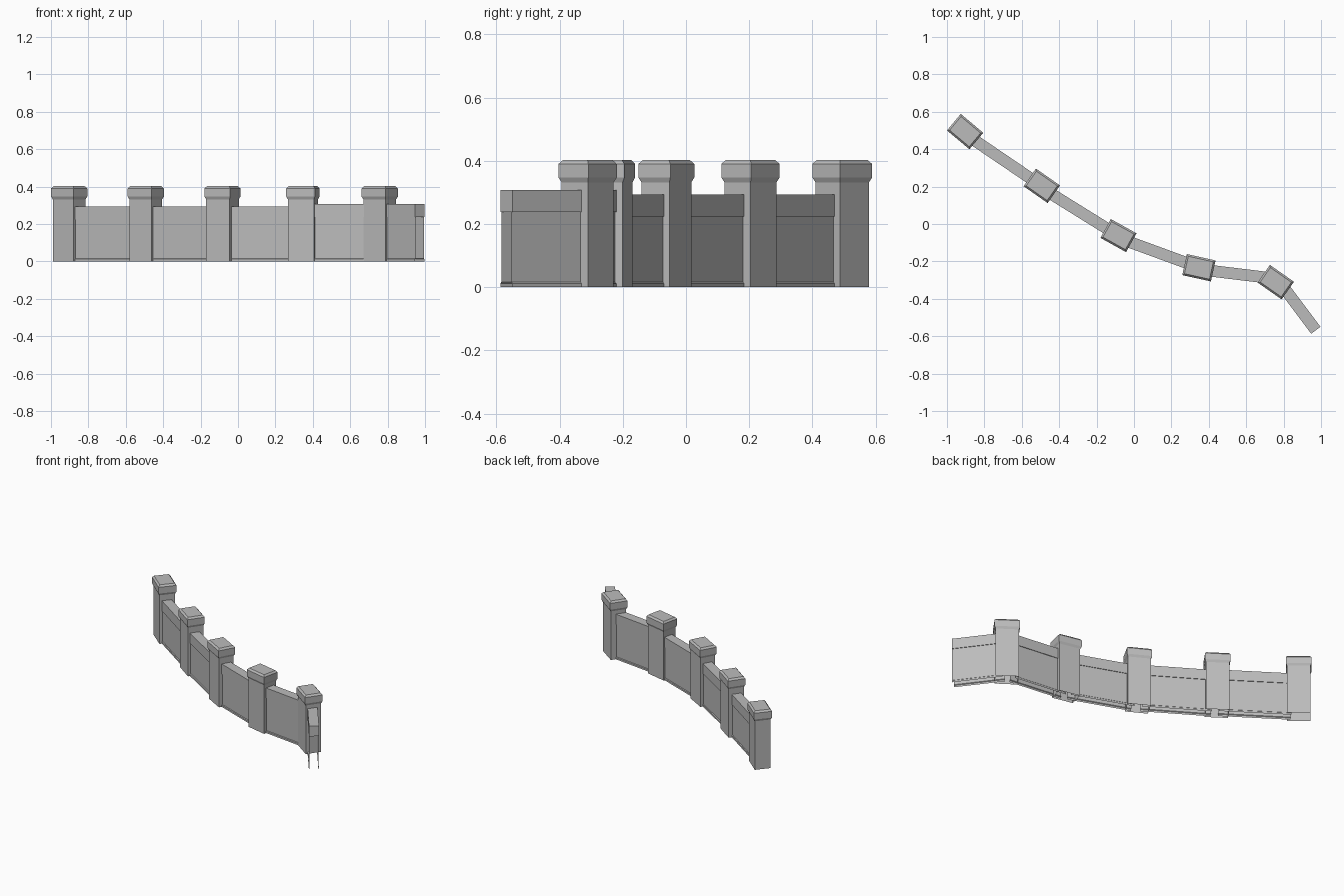
import bpy, bmesh, math
from mathutils import Vector, Matrix

cube = bpy.data.objects.get("Cube")
if cube:
    bpy.data.objects.remove(cube, do_unlink=True)

# Single stone colour
stone = bpy.data.materials.new("grey_stone")
stone.use_nodes = True
colour = (0.5, 0.5, 0.5, 1.0)
stone.diffuse_color = colour
bsdf = next(n for n in stone.node_tree.nodes if n.type == 'BSDF_PRINCIPLED')
bsdf.inputs["Base Color"].default_value = colour
bsdf.inputs["Roughness"].default_value = 0.9


def finish(name, bm, matrix):
    bm.normal_update()
    mesh = bpy.data.meshes.new(name)
    bm.to_mesh(mesh)
    bm.free()
    mesh.materials.append(stone)
    obj = bpy.data.objects.new(name, mesh)
    obj.matrix_world = matrix
    bpy.context.collection.objects.link(obj)


def bridge(bm, a, b, closed=True):
    count = len(a)
    for i in range(count if closed else count - 1):
        j = (i + 1) % count
        bm.faces.new((a[i], a[j], b[j], b[i]))


# Tower: rectangular rings, each with a height and an overhang from the cap edge
TOWER_RINGS = [(0, -0.007), (0.332, -0.007), (0.347, 0), (0.39, 0), (0.402, -0.01)]
LENGTH, WIDTH = 0.157, 0.115


def tower(name, x, y, degrees):
    bm = bmesh.new()
    rings = []
    for z, grow in TOWER_RINGS:
        hx, hy = LENGTH / 2 + grow, WIDTH / 2 + grow
        rings.append([bm.verts.new((sx * hx, sy * hy, z))
                      for sx, sy in ((-1, -1), (1, -1), (1, 1), (-1, 1))])
    for low, high in zip(rings, rings[1:]):
        bridge(bm, low, high)
    bm.faces.new(rings[-1])
    finish(name, bm, Matrix.Translation((x, y, 0)) @ Matrix.Rotation(math.radians(degrees), 4, 'Z'))


# Wall: hollow section with a plinth, recessed sides and a solid parapet
def wall(name, start, end, top):
    start, end = Vector(start), Vector(end)
    run = end - start
    ledge = top - 0.07
    half = [(0.031, 0), (0.031, 0.012), (0.027, 0.016),
            (0.027, ledge), (0.031, ledge), (0.031, top)]
    profile = half + [(-y, z) for y, z in reversed(half)]
    bm = bmesh.new()
    ends = [[bm.verts.new((x, y, z)) for y, z in profile] for x in (0, run.length)]
    bridge(bm, ends[1], ends[0], closed=False)
    # parapet underside and end caps
    n = len(half)
    a, b = ends
    bm.faces.new((a[n - 3], a[n + 2], b[n + 2], b[n - 3]))
    bm.faces.new(list(reversed(a[n - 3:n + 3])))
    bm.faces.new(b[n - 3:n + 3])
    angle = math.atan2(run.y, run.x)
    finish(name, bm, Matrix.Translation((start.x, start.y, 0)) @ Matrix.Rotation(angle, 4, 'Z'))


towers = [(-0.903, 0.494, -40), (-0.493, 0.204, -35), (-0.083, -0.062, -29),
          (0.347, -0.234, -12.5), (0.758, -0.311, -35)]
for i, spec in enumerate(towers):
    tower(f"tower_{i + 1}", *spec)

walls = [((-0.87, 0.459), (-0.5, 0.208), 0.293),
         ((-0.47, 0.178), (-0.1, -0.052), 0.293),
         ((-0.06, -0.083), (0.33, -0.226), 0.293),
         ((0.36, -0.244), (0.73, -0.289), 0.308),
         ((0.78, -0.312), (0.972, -0.568), 0.308)]
for i, spec in enumerate(walls):
    wall(f"wall_{i + 1}", *spec)
